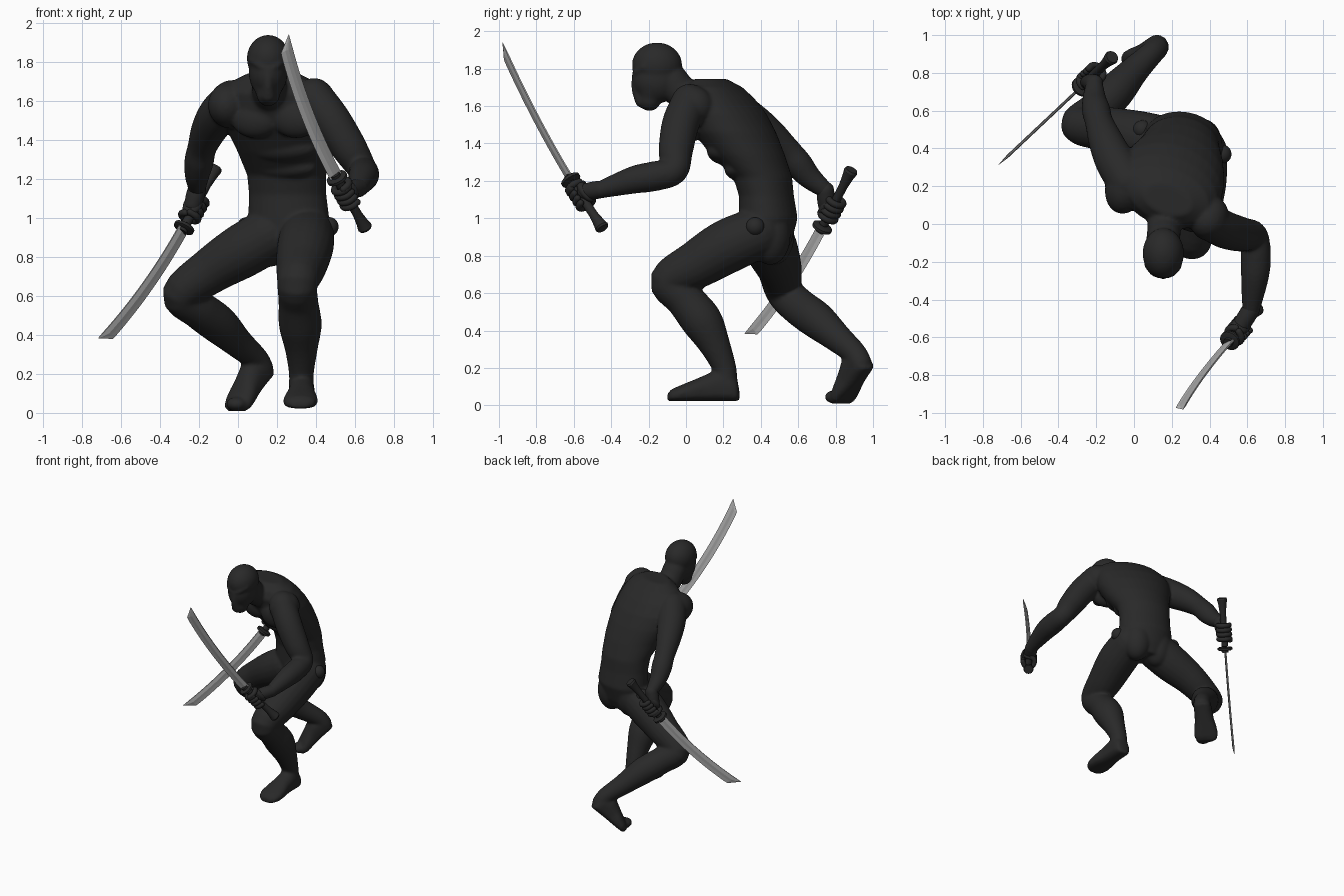
import bpy, bmesh, math
from mathutils import Vector as V, Matrix

if "Cube" in bpy.data.objects:
    bpy.data.objects.remove(bpy.data.objects["Cube"])


def material(name, c):
    m = bpy.data.materials.new(name)
    m.diffuse_color = (c, c, c, 1)
    m.use_nodes = True
    m.node_tree.nodes["Principled BSDF"].inputs["Base Color"].default_value = m.diffuse_color
    return m


CLOTH = material("black_cloth", 0.022)
STEEL = material("blade_steel", 0.40)
EDGE = material("blade_edge", 0.50)


def finish(name, bm, mats, smooth=True):
    bmesh.ops.recalc_face_normals(bm, faces=bm.faces)
    me = bpy.data.meshes.new(name)
    bm.to_mesh(me)
    bm.free()
    for m in mats:
        me.materials.append(m)
    ob = bpy.data.objects.new(name, me)
    bpy.context.collection.objects.link(ob)
    for p in me.polygons:
        p.use_smooth = smooth
    return ob


def skin(bm, rings):
    rows = [[bm.verts.new(p) for p in r] for r in rings]
    n = len(rows[0])
    faces = []
    for a, b in zip(rows, rows[1:]):
        for i in range(n):
            j = (i + 1) % n
            faces.append((i, bm.faces.new((a[i], a[j], b[j], b[i]))))
    bm.faces.new(rows[0][::-1])
    bm.faces.new(rows[-1])
    return faces


def tube(bm, pts, seg=20, steps=5):
    """Round limb through (x, y, z, radius) points with rounded ends."""
    P = [V(p) for p in pts]
    P = [P[0] * 2 - P[1]] + P + [P[-1] * 2 - P[-2]]
    S = []
    for a, b, c, d in zip(P, P[1:], P[2:], P[3:]):
        for k in range(steps):
            t = k / steps
            S.append(0.5 * (2 * b + (c - a) * t + (2 * a - 5 * b + 4 * c - d) * t * t
                            + (3 * b - a - 3 * c + d) * t ** 3))
    S.append(P[-2])
    C = [(p.xyz, p.w) for p in S]
    t0 = (C[1][0] - C[0][0]).normalized()
    t1 = (C[-1][0] - C[-2][0]).normalized()
    caps = [math.radians(a) for a in (80, 60, 40, 20)]
    head = [(C[0][0] - t0 * C[0][1] * math.sin(a), C[0][1] * math.cos(a)) for a in caps]
    tail = [(C[-1][0] + t1 * C[-1][1] * math.sin(a), C[-1][1] * math.cos(a)) for a in caps[::-1]]
    C = head + C + tail
    u, last, rings = t0.orthogonal().normalized(), t0, []
    for i, (p, r) in enumerate(C):
        t = (C[min(i + 1, len(C) - 1)][0] - C[max(i - 1, 0)][0]).normalized()
        u = last.rotation_difference(t) @ u
        last, w = t, t.cross(u)
        rings.append([p + r * (u * math.cos(x) + w * math.sin(x))
                      for x in (2 * math.pi * k / seg for k in range(seg))])
    skin(bm, rings)


def ball(bm, c, r, rot=None):
    m = Matrix.Translation(c) @ (rot or Matrix()) @ Matrix.Diagonal((*r, 1))
    bmesh.ops.create_uvsphere(bm, u_segments=24, v_segments=14, radius=1, matrix=m)


def foot(bm, heel, fwd, up, length):
    f = V(fwd).normalized()
    s = f.cross(V(up)).normalized()
    u = s.cross(f)
    rings = []
    for d, w, h in ((0, .025, .06), (.03, .055, .12), (.12, .065, .16), (.3, .068, .17), (.48, .072, .14),
                    (.66, .085, .11), (.82, .09, .085), (.94, .075, .065), (1, .04, .04)):
        ring = []
        for k in range(20):
            a = 2 * math.pi * k / 20
            z = math.copysign(abs(math.sin(a)) ** (.5 if math.sin(a) < 0 else 1), math.sin(a))
            ring.append(V(heel) + f * d * length + s * w * math.cos(a) + u * h * (.5 + .5 * z))
        rings.append(ring)
    skin(bm, rings)


# Body: overlapping forms fused into one smooth skin
bm = bmesh.new()

# Torso, leaning forward and twisted
rings = []
for z, cx, cy, rx, ry, yaw in (
        (.80, .25, .44, .11, .09, -8), (.88, .255, .43, .19, .135, -8), (1.0, .26, .44, .21, .155, -10),
        (1.12, .255, .43, .2, .145, -10), (1.22, .25, .41, .205, .155, -12), (1.34, .235, .33, .24, .195, -15),
        (1.46, .21, .26, .275, .215, -18), (1.56, .19, .21, .285, .21, -20), (1.64, .18, .17, .27, .185, -20),
        (1.70, .18, .15, .225, .14, -20), (1.745, .18, .13, .13, .08, -20)):
    q = Matrix.Rotation(math.radians(yaw), 3, 'Z')
    rings.append([V((cx, cy, z)) + q @ V((rx * math.cos(a), ry * math.sin(a), 0))
                  for a in (2 * math.pi * k / 32 for k in range(32))])
skin(bm, rings)
yaw = Matrix.Rotation(math.radians(-18), 4, 'Z')
for c, r in (((.09, .10, 1.51), (.13, .07, .1)), ((.30, .03, 1.51), (.13, .07, .1)),       # chest
             ((.225, .215, 1.36), (.19, .09, .075)), ((.24, .29, 1.26), (.17, .07, .06)),  # ribs
             ((.17, .47, .91), (.11, .11, .16)), ((.35, .45, .91), (.11, .11, .16)),       # rump
             ((-.04, .20, 1.58), (.11, .15, .12)), ((.40, .03, 1.60), (.1, .12, .11))):    # shoulders
    ball(bm, c, r, yaw)

# Neck and head
tube(bm, [(.17, .08, 1.62, .1), (.16, -.02, 1.67, .09), (.155, -.08, 1.74, .09)])
ball(bm, (.155, -.155, 1.82), (.11, .135, .12))
ball(bm, (.155, -.155, 1.745), (.1, .135, .13))
tube(bm, [(.155, -.16, 1.78, .1), (.155, -.18, 1.70, .09), (.155, -.195, 1.635, .062)])
tube(bm, [(.155, -.276, 1.76, .014), (.155, -.272, 1.70, .022), (.155, -.235, 1.63, .04)])
for s in (-1, 1):  # brow ridges
    tube(bm, [(.155 + s * .01, -.276, 1.765, .014), (.155 + s * .05, -.263, 1.785, .016),
              (.155 + s * .085, -.222, 1.81, .016)])

# Arms
WRIST_L, WRIST_R = V((.62, -.45, 1.155)), V((-.21, .745, 1.15))
tube(bm, [(.39, .02, 1.62, .1), (.48, -.03, 1.5, .1), (.57, -.055, 1.36, .092), (.635, -.065, 1.255, .076),
          (.645, -.17, 1.225, .08), (.64, -.28, 1.205, .074), (*WRIST_L, .048)])
tube(bm, [(-.03, .22, 1.60, .11), (-.10, .33, 1.53, .105), (-.15, .44, 1.45, .092), (-.185, .54, 1.36, .075),
          (-.2, .6, 1.29, .076), (-.21, .66, 1.22, .064), (*WRIST_R, .045)])

# Legs
tube(bm, [(.355, .38, .92, .14), (.345, .22, .85, .145), (.325, .06, .755, .13), (.305, -.09, .665, .105),
          (.31, -.01, .57, .102), (.32, .085, .45, .11), (.325, .155, .32, .083), (.325, .205, .2, .064),
          (.325, .21, .13, .066)])
tube(bm, [(.16, .43, .91, .14), (.02, .46, .83, .14), (-.14, .5, .73, .12), (-.29, .525, .61, .1),
          (-.2, .6, .53, .1), (-.1, .70, .455, .1), (0, .81, .36, .078), (.09, .9, .28, .064), (.12, .93, .23, .062)])
foot(bm, (.33, .285, .022), (-.03, -1, 0), (0, 0, 1), .385)
foot(bm, (.17, .985, .2), (-.17, -.14, -.2), (-.37, -.38, .34), .32)
ball(bm, (-.005, .805, .045), (.055, .065, .038))
for v in bm.verts:
    v.co.z = max(v.co.z, .008)
body = finish("body", bm, [CLOTH])
r = body.modifiers.new("fuse", 'REMESH')
r.mode, r.voxel_size, r.use_smooth_shade = 'VOXEL', .0095, True
s = body.modifiers.new("soften", 'SMOOTH')
s.factor, s.iterations = .5, 9

# Round hip joints
bm = bmesh.new()
ball(bm, (.468, .37, .955), (.048, .05, .05))
ball(bm, (.045, .50, .955), (.05, .05, .05))
finish("hip_joints", bm, [CLOTH])


def sword(side, pommel, guard, tip, wdir):
    pommel, guard, tip = V(pommel), V(guard), V(tip)
    d = (tip - guard).normalized()
    L = (tip - guard).length
    w = V(wdir)
    w = (w - d * w.dot(d)).normalized()
    n = d.cross(w)
    # Curved blade with a light cutting edge, narrowing to a point on the spine side
    bm, rings = bmesh.new(), []
    for k in range(25):
        t = k / 24
        c = guard + d * L * t + w * (.026 * 4 * t * (1 - t) + .02 * t)
        e = .036 * min(1, max(.02, (1 - t) / .09) ** .7)
        rings.append([c + w * a + n * b for a, b in (
            (-.034, -.004), (-.008, -.008), (-.036 + (e + .036) * .65, -.005), (-.034 + (e + .034), 0),
            (-.036 + (e + .036) * .65, .005), (-.008, .008), (-.034, .004))])
        if t > .93:
            rings[-1] = [c - w * .034 + (p - c + w * .034) * (max(.02, (1 - t) / .09) ** .6) for p in rings[-1]]
    for i, f in skin(bm, rings):
        f.material_index = 1 if i in (2, 3) else 0
    finish(side + "_blade", bm, [STEEL, EDGE], smooth=False)
    # Guard and grip with flared pommel
    a = (guard - pommel).normalized()
    g = a.orthogonal().normalized()
    h = a.cross(g)
    bm = bmesh.new()

    def disc(p, r):
        return [p + r * (g * math.cos(x) + h * math.sin(x)) for x in (math.pi * k / 10 for k in range(20))]
    G = (guard - pommel).length
    skin(bm, [disc(pommel + a * G * t, r) for t, r in
              ((0, .033), (.03, .038), (.12, .031), (.28, .024), (.6, .023), (.93, .025))])
    skin(bm, [disc(guard + a * x, r) for x, r in ((-.02, .045), (-.015, .055), (0, .055), (.005, .045))])
    skin(bm, [disc(guard + a * x, r) for x, r in ((0, .026), (.02, .026))])
    ob = finish(side + "_sword_grip", bm, [CLOTH], smooth=False)
    bpy.context.view_layer.objects.active = ob
    ob.select_set(True)
    bpy.ops.object.shade_smooth_by_angle()
    ob.select_set(False)
    return pommel, guard, a


def fist(side, pommel, guard, a, wrist, curl):
    c = guard.lerp(pommel, .34)
    p = wrist - c
    p = (p - a * p.dot(a)).normalized()
    q = a.cross(p) * curl
    bm = bmesh.new()
    palm = c + p * .035
    tube(bm, [(*wrist, .047), (*wrist.lerp(palm, .5), .048), (*palm, .045)])
    ball(bm, palm, (.03, .05, .068), Matrix((p, q, a)).transposed().to_4x4())
    for k in range(5):  # four fingers and a thumb curled round the grip
        thumb = k == 4
        off = a * (.062 if thumb else (k - 1.5) * .034)
        sgn = -1 if thumb else 1
        arc = [math.radians(x) for x in ((20, 60, 100, 140) if thumb else (15, 65, 115, 165, 215, 260))]
        tube(bm, [(*(c + off + (p * math.cos(x) + q * sgn * math.sin(x)) * .044), .018) for x in arc], 12, 3)
    finish(side + "_fist", bm, [CLOTH])


# Raised front sword and lowered rear sword with their hands
fist("left", *sword("left", (.655, -.445, .945), (.505, -.62, 1.21), (.25, -.985, 1.935), (-.8, -.3, -.44)), WRIST_L, 1)
fist("right", *sword("right", (-.115, .885, 1.26), (-.28, .725, .945), (-.71, .32, .375), (.5, .47, -.726)), WRIST_R, -1)
